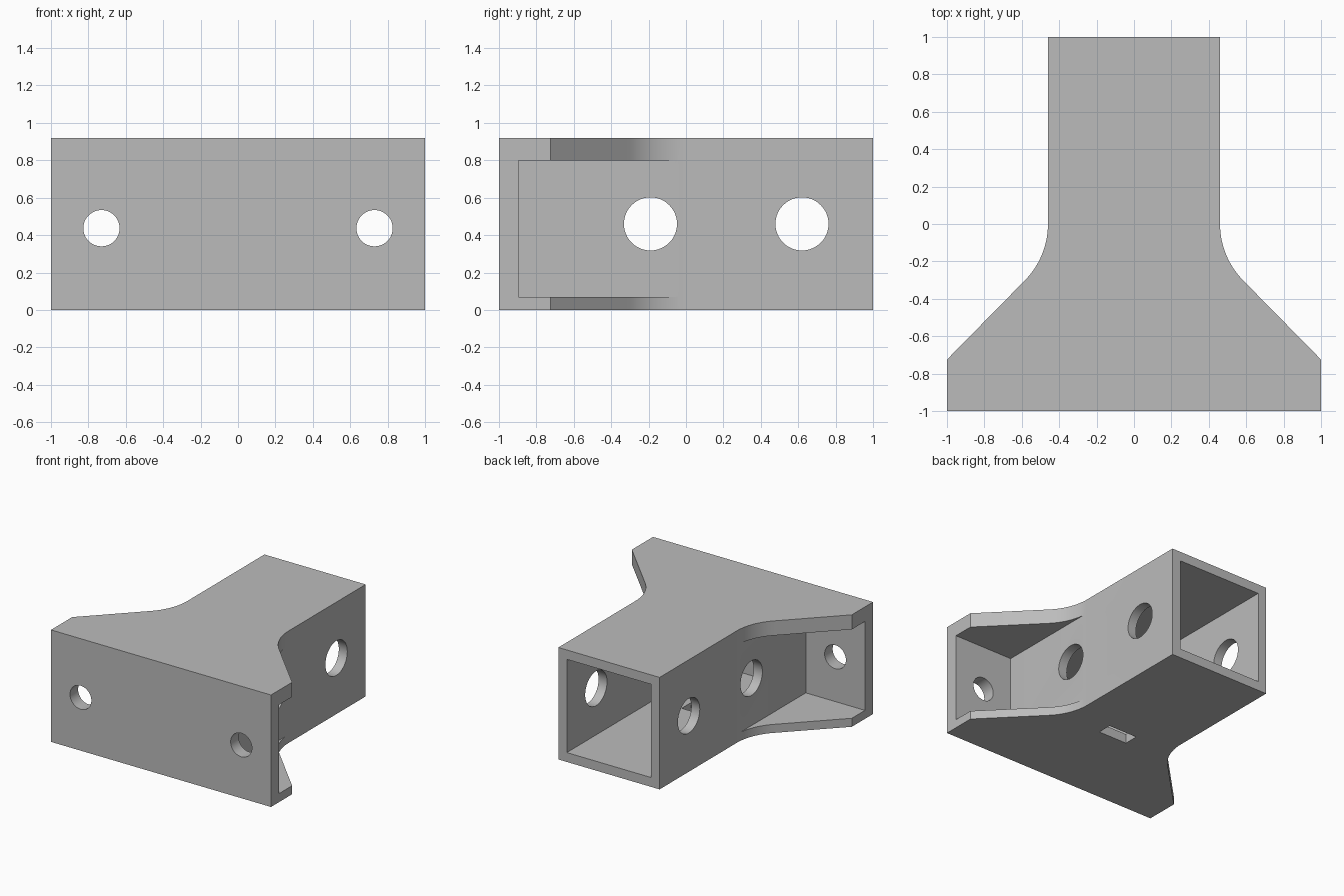
import bpy
import bmesh
from math import cos, sin, pi, radians
from mathutils import Matrix, Vector

cube = bpy.data.objects.get("Cube")
if cube:
    bpy.data.objects.remove(cube, do_unlink=True)

HALF = 0.46       # half width of the square tube
HEIGHT = 0.92
WALL = 0.077
FILLET = 0.43     # radius between tube and flared base

grey = bpy.data.materials.new("plain grey")
grey.use_nodes = True
colour = (0.5, 0.5, 0.5, 1)
grey.diffuse_color = colour
grey.node_tree.nodes["Principled BSDF"].inputs["Base Color"].default_value = colour


def finish(bm, name):
    bmesh.ops.recalc_face_normals(bm, faces=bm.faces)
    mesh = bpy.data.meshes.new(name)
    bm.to_mesh(mesh)
    bm.free()
    mesh.materials.append(grey)
    obj = bpy.data.objects.new(name, mesh)
    bpy.context.collection.objects.link(obj)
    return obj


def box(name, low, high):
    low, high = Vector(low), Vector(high)
    bm = bmesh.new()
    bmesh.ops.create_cube(bm, size=1, matrix=Matrix.Translation((low + high) / 2)
                          @ Matrix.Diagonal((high - low).to_4d()))
    return finish(bm, name)


def rod(name, centre, radius, length, axis):
    bm = bmesh.new()
    bmesh.ops.create_cone(bm, cap_ends=True, segments=48, radius1=radius,
                          radius2=radius, depth=length,
                          matrix=Matrix.Translation(centre)
                          @ Matrix.Rotation(pi / 2, 4, axis))
    return finish(bm, name)


def cut(target, cutter):
    cutter.hide_render = True
    mod = target.modifiers.new("cut", 'BOOLEAN')
    mod.operation = 'DIFFERENCE'
    mod.solver = 'EXACT'
    mod.object = cutter
    bpy.context.view_layer.objects.active = target
    bpy.ops.object.modifier_apply(modifier=mod.name)
    bpy.data.objects.remove(cutter, do_unlink=True)


# Bracket body: tube outline flaring through a fillet into the wide base
steps = 14
half = [(HALF, 1)]
for i in range(steps + 1):
    a = radians(45) * i / steps
    half.append((HALF + FILLET * (1 - cos(a)), -FILLET * sin(a)))
half += [(1, -0.725), (1, -1)]
outline = half + [(-x, y) for x, y in reversed(half)]
bm = bmesh.new()
base = bm.faces.new([bm.verts.new((x, y, 0)) for x, y in outline])
top = bmesh.ops.extrude_face_region(bm, geom=[base])["geom"]
bmesh.ops.translate(bm, vec=(0, 0, HEIGHT),
                    verts=[v for v in top if isinstance(v, bmesh.types.BMVert)])
bracket = finish(bm, "tube_bracket")

# Square socket open at the back
cut(bracket, box("socket_cutter", (WALL - HALF, -0.9, WALL),
                 (HALF - WALL, 1.2, HEIGHT - WALL)))

# Side pockets and mounting holes in the front plate
for side in (-1, 1):
    xs = sorted((side * (HALF + 0.002), side * 1.2))
    cut(bracket, box("pocket_cutter", (xs[0], -0.895, 0.07), (xs[1], 0.1, 0.8)))
    cut(bracket, rod("mount_hole_cutter", (side * 0.73, -0.95, 0.437), 0.097, 0.4, 'X'))

# Cross holes through both tube walls
for y in (-0.19, 0.62):
    cut(bracket, rod("cross_hole_cutter", (0, y, HEIGHT / 2), 0.142, 1.6, 'Y'))

# Slot in the underside
cut(bracket, box("slot_cutter", (-0.13, -0.25, -0.1), (0.13, -0.13, 0.2)))

bpy.ops.object.select_all(action='DESELECT')
bracket.select_set(True)
bpy.context.view_layer.objects.active = bracket
bpy.ops.object.shade_smooth_by_angle(angle=radians(30))
